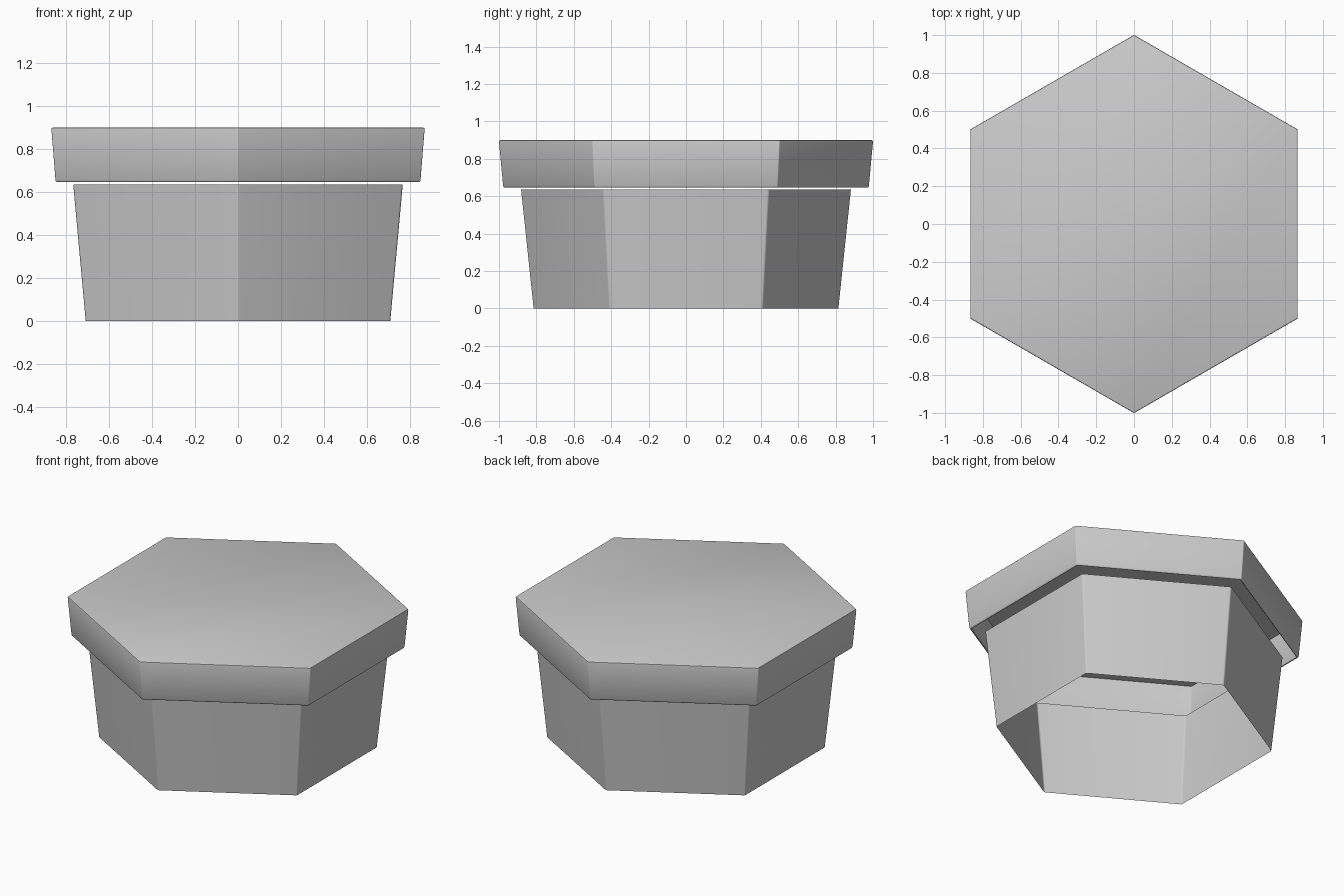
import bpy
import bmesh
from math import cos, sin, pi, radians, sqrt

cube = bpy.data.objects.get("Cube")
if cube:
    bpy.data.objects.remove(cube, do_unlink=True)

grey = bpy.data.materials.new("plain grey")
grey.use_nodes = True
colour = (0.6, 0.6, 0.6, 1)
grey.diffuse_color = colour
grey.node_tree.nodes["Principled BSDF"].inputs["Base Color"].default_value = colour

SIDES = 6
ARC = 4          # segments in each softened vertical corner


def hex_ring(bm, radius, z, soft):
    """Hexagon ring with a corner on the y axis and rounded corners."""
    ring = []
    centre = radius - soft * 2 / sqrt(3)
    for side in range(SIDES):
        corner = pi / 2 + side * pi / 3
        for step in range(ARC + 1):
            a = corner + (step / ARC - 0.5) * pi / 3
            ring.append(bm.verts.new((centre * cos(corner) + soft * cos(a),
                                      centre * sin(corner) + soft * sin(a), z)))
    return ring


def hex_shell(name, profile, soft, cap_first=False, cap_last=False):
    """Loft hexagon rings along a (radius, height) profile."""
    bm = bmesh.new()
    rings = [hex_ring(bm, r, z, soft) for r, z in profile]
    for low, high in zip(rings, rings[1:]):
        for i in range(len(low)):
            j = (i + 1) % len(low)
            bm.faces.new((low[i], low[j], high[j], high[i]))
    if cap_first:
        bm.faces.new(list(reversed(rings[0])))
    if cap_last:
        bm.faces.new(rings[-1])
    mesh = bpy.data.meshes.new(name)
    bm.to_mesh(mesh)
    bm.free()
    mesh.materials.append(grey)
    obj = bpy.data.objects.new(name, mesh)
    bpy.context.collection.objects.link(obj)
    bpy.ops.object.select_all(action='DESELECT')
    obj.select_set(True)
    bpy.context.view_layer.objects.active = obj
    bpy.ops.object.shade_smooth_by_angle(angle=radians(35))
    return obj


# Tapered pot wall, open at both ends
hex_shell("pot_body", [(0.817, 0), (0.884, 0.635)], 0.015)

# Hollow lid: inner ceiling, inner wall, rounded lip, outer wall, rounded top edge
lid = [(0.983, 0.887), (0.963, 0.652), (0.966, 0.647), (0.971, 0.645),
       (0.976, 0.648), (0.979, 0.654), (1.001, 0.890), (0.999, 0.897), (0.992, 0.9)]
hex_shell("lid", lid, 0.008, cap_first=True, cap_last=True)
